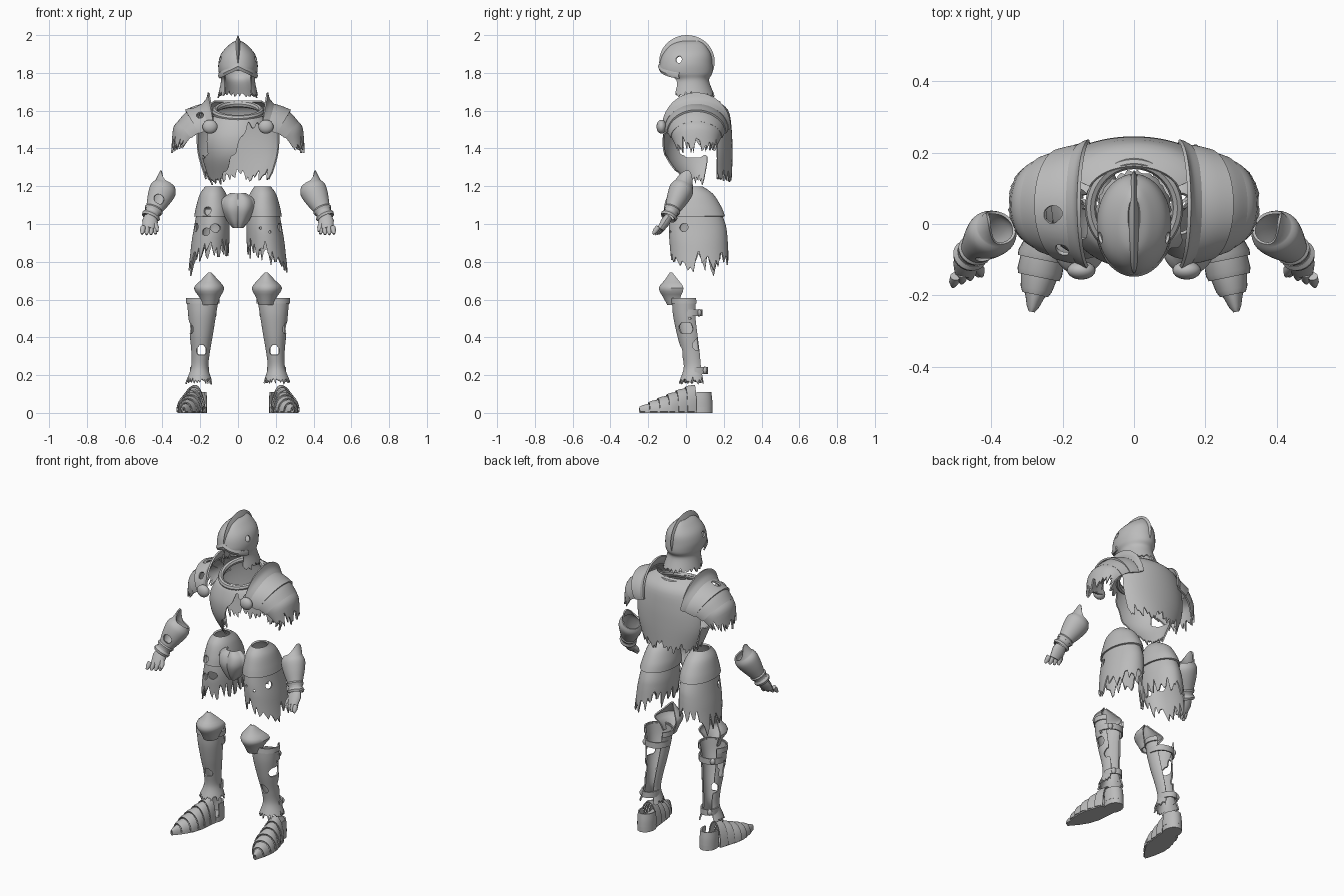
import bpy, bmesh, math, random
from mathutils import Vector as V

if "Cube" in bpy.data.objects:
    bpy.data.objects.remove(bpy.data.objects["Cube"])

steel = bpy.data.materials.new("worn_steel")
steel.use_nodes = True
steel.diffuse_color = (0.5, 0.5, 0.5, 1)
steel.node_tree.nodes["Principled BSDF"].inputs["Base Color"].default_value = (0.5, 0.5, 0.5, 1)
rad = math.radians
rnd = random.Random(7)


def finish(name, bm, thick=0):
    me = bpy.data.meshes.new(name)
    bm.to_mesh(me)
    bm.free()
    ob = bpy.data.objects.new(name, me)
    bpy.context.collection.objects.link(ob)
    me.materials.append(steel)
    bpy.ops.object.select_all(action='DESELECT')
    ob.select_set(True)
    bpy.context.view_layer.objects.active = ob
    if thick:
        m = ob.modifiers.new("plate", 'SOLIDIFY')
        m.thickness, m.offset = thick, 0
        bpy.ops.object.modifier_apply(modifier=m.name)
    bpy.ops.object.shade_smooth_by_angle(angle=rad(40))
    return ob


def sheet(name, rows, closed=False, thick=.008, keep=None, jag=0, cap=False):
    """Skin rows of points; tear the last rows by jag; keep(c) drops faces."""
    if jag:
        for j, p in enumerate(rows[-1]):
            d = (p - rows[-2][j]).normalized()
            amount = (rnd.random() if j % 3 else rnd.random() - .6) + .25 * math.sin(j * .8)
            for row, weight in zip(rows[::-1], (1, .55, .2)):
                row[j] = row[j] + d * jag * amount * weight
    bm = bmesh.new()
    vs = [[bm.verts.new(p) for p in r] for r in rows]
    n = len(rows[0])
    for a, b in zip(vs, vs[1:]):
        for j in range(n if closed else n - 1):
            k = (j + 1) % n
            quad = [a[j], a[k], b[k], b[j]]
            if keep is None or keep(sum((v.co for v in quad), V()) / 4):
                bm.faces.new(quad)
    if cap:
        bm.faces.new(vs[0])
        bm.faces.new(vs[-1])
    if keep:
        # Round off the stepped outline of holes and tears
        for _ in range(3):
            moved = {}
            for v in sum(vs[1:-1], []):
                near = [e.other_vert(v).co for e in v.link_edges if e.is_boundary]
                if near:
                    moved[v] = v.co.lerp(sum(near, V()) / len(near), .55)
            for v, co in moved.items():
                v.co = co
    loose = [v for v in bm.verts if not v.link_faces]
    bmesh.ops.delete(bm, geom=loose, context='VERTS')
    bmesh.ops.recalc_face_normals(bm, faces=bm.faces)
    return finish(name, bm, thick)


def smooth(keys, k=4):
    """Catmull-Rom through tuples."""
    out = []
    for i in range(len(keys) - 1):
        q = [keys[max(0, min(len(keys) - 1, i + o))] for o in (-1, 0, 1, 2)]
        for s in range(k):
            t = s / k
            out.append(tuple(b + .5 * t * (c - a + t * (2*a - 5*b + 4*c - d + t * (3*(b - c) + d - a)))
                             for a, b, c, d in zip(*q)))
    return out + [tuple(keys[-1])]


def ring(k, a0=-180, a1=180, n=40):
    """Arc of an upright ring (cx, cy, z, rx, ry); angle 0 is the front."""
    cx, cy, z, rx, ry = k
    m = n if a1 - a0 >= 360 else n - 1
    angles = [rad(a0 + (a1 - a0) * j / m) for j in range(n)]
    return [V((cx + rx * math.sin(a), cy - ry * math.cos(a), z)) for a in angles]


def shell(name, keys, a0=-180, a1=180, n=40, k=4, **kw):
    return sheet(name, [ring(q, a0, a1, n) for q in smooth(keys, k)], a1 - a0 >= 360, **kw)


def tube(name, pts, radii, n=12, flat=1, thick=0, tip=0, keep=None):
    """Straight-framed limb through points; tip pulls the first row into a peak."""
    d = (pts[-1] - pts[0]).normalized()
    u = d.cross(V((0, 1, 0))).normalized()
    u = -u if u.z < 0 else u
    w = d.cross(u)
    rows = [[p + u * r * math.cos(2*math.pi*j/n) + w * r * flat * math.sin(2*math.pi*j/n)
             for j in range(n)] for p, r in zip(pts, radii)]
    for j in range(n):
        rows[0][j] -= d * tip * max(0, math.cos(2*math.pi*j/n)) ** 2
    return sheet(name, rows, True, thick, keep, cap=not thick)


def blob(name, loc, size):
    bm = bmesh.new()
    bmesh.ops.create_uvsphere(bm, u_segments=20, v_segments=12, radius=1)
    bmesh.ops.scale(bm, vec=size, verts=bm.verts)
    bmesh.ops.translate(bm, vec=loc, verts=bm.verts)
    return finish(name, bm)


# Helmet with arched face opening, eye holes and a tall crest
def helmet_keep(c):
    face = c.z < 1.82 - 6 * c.x * c.x and abs(c.x) < .068 and c.y < 0
    eye = (c.y + .035) ** 2 + (c.z - 1.87) ** 2 < .018 ** 2
    return not face and not eye


shell("helmet", [(0, 0.02, 1.965, .015, .05), (0, .01, 1.945, .045, .088), (0, .005, 1.90, .085, .122),
                 (0, 0, 1.85, .1, .135), (0, 0, 1.80, .097, .135), (0, .018, 1.76, .086, .1),
                 (0, .028, 1.69, .1, .115)], n=72, k=6, keep=helmet_keep, jag=.02)
brow = [ring(q, -75, 75, 31) for q in ((0, 0, 1.835, .102, .137), (0, -.002, 1.82, .105, .142),
                                       (0, 0, 1.805, .1, .137))]
for row in brow:
    for p in row:
        p.z += .015 - .5 * abs(p.x)
sheet("helmet_brow", brow)
crest = []
for j in range(25):
    a = rad(-22 + 205 * j / 24)
    c, s = math.cos(a), math.sin(a)
    top, low = V((0, .005 + .147 * c, 1.86 + .14 * s)), V((0, .005 + .1 * c, 1.86 + .085 * s))
    mid = top.lerp(low, .35)
    crest.append([top, mid + V((.009, 0, 0)), low + V((.022, 0, 0)), low - V((.022, 0, 0)), mid - V((.009, 0, 0))])
sheet("helmet_crest", crest, True, 0, cap=True)


# Breastplate torn away at its lower left, with arm openings
def breast_keep(c):
    tear = 1.2 if c.x < -.1 else min(1.52, 1.25 + 2.1 * (c.x + .08)) + .018 * math.sin(c.x * 140)
    arm = abs(c.x) > .13 and c.y > -.04 and c.z > 1.35 + 4 * (c.y - .04) ** 2
    return c.z > tear and not arm


shell("breastplate", [(0, .06, 1.575, .115, .125), (0, .07, 1.54, .17, .165), (0, .07, 1.45, .2, .19),
                      (0, .07, 1.35, .185, .175), (0, .07, 1.24, .15, .10)],
      -105, 105, n=84, k=7, keep=breast_keep, jag=.03)
shell("backplate", [(0, .08, 1.65, .13, .08), (0, .1, 1.60, .2, .12), (0, .12, 1.5, .225, .118),
                    (0, .13, 1.38, .222, .112), (0, .13, 1.27, .19, .11)], 108, 252, n=48, jag=.045)
collar = []
for j in range(40):
    a = 2 * math.pi * j / 40
    d = V((math.sin(a), -math.cos(a), 0))
    p = V((.122 * d.x, .045 + .125 * d.y, 1.597 + .038 * d.y))
    collar.append([p + d * .016 * math.cos(b) + V((0, 0, .018 * math.sin(b)))
                   for b in (rad(45 * i) for i in range(8))])
sheet("neck_collar", collar + [collar[0]], True, 0)


def lame(name, s, keys, keep=None, jag=0):
    """Arched band: key is apex x, apex z, end x, end z, half depth."""
    rows = []
    for ax, az, ex, ez, r in smooth(keys, 4):
        arc = [rad(180 * j / 42) for j in range(43)]
        rows.append([V((s * (ex + (ax - ex) * math.sin(t)), .055 - r * math.cos(t),
                        ez + (az - ez) * math.sin(t))) for t in arc])
    return sheet(name, rows, thick=.01, keep=keep, jag=jag)


def hole(*spots):
    return lambda c: all((c - V(p)).length > r for p, r in spots)


for s, side in ((1, "left"), (-1, "right")):
    def at(x, y, z):
        return V((s * x, y, z))
    torn = s < 0

    # Layered shoulder armour, each band flaring over the next
    lame(side + "_shoulder_flange", s, [(.155, 1.695, .125, 1.51, .178), (.165, 1.66, .135, 1.505, .175),
                                        (.19, 1.63, .15, 1.5, .166)])
    lame(side + "_shoulder_upper", s, [(.175, 1.635, .145, 1.5, .164), (.225, 1.622, .175, 1.49, .16),
                                       (.278, 1.60, .205, 1.48, .152)],
         hole(((-.225, .03, 1.615), .028), ((-.195, -.06, 1.565), .027)))
    lame(side + "_shoulder_middle", s, [(.25, 1.605, .19, 1.49, .152), (.285, 1.575, .22, 1.475, .142),
                                        (.315, 1.54, .248, 1.455, .132)])
    lame(side + "_shoulder_lower", s, [(.295, 1.555, .23, 1.475, .138), (.335, 1.515, .258, 1.45, .122),
                                       (.345, 1.44, .28, 1.42, .108)], jag=.06)
    blob(side + "_shoulder_boss", at(.148, -.13, 1.515), (.04, .026, .037))

    # Forearm guard, wrist cuffs and armoured hand
    e, w = at(.388, -.015, 1.2), at(.462, -.09, 1.04)
    stations = smooth([(-.05, .052), (.12, .067), (.4, .06), (.8, .039), (1, .036)], 5)
    tube(side + "_forearm", [e.lerp(w, t) for t, r in stations], [r for t, r in stations], 32, .9,
         .008, .062, hole(((-.42, -.09, 1.13), .028)))
    for t in (.78, .98):
        tube(side + "_wrist_cuff", [e.lerp(w, t + o) for o in (-.06, 0, .06)], [.04, .047, .042], 20, .9, .008)
    tip = at(.472, -.135, .972)
    tube(side + "_palm", [w, w.lerp(tip, .4), tip], [.034, .042, .032], 14, .6)
    for j in range(4):
        o = (j - 1.5) * .02
        a, b = tip + at(o, -o * .4, .012), tip + at(o * 1.2, -.025 - o * .5, -.03 + .15 * abs(o))
        tube(side + "_finger", [a, a.lerp(b, .55), b], [.014, .014, .006], 10)
    tube(side + "_thumb", [w + at(-.015, -.02, -.03), w + at(-.03, -.04, -.06), w + at(-.035, -.055, -.08)],
         [.015, .014, .006], 10)

    # Thigh armour over a torn skirt that hangs longest on the outside
    def drape(k):
        return [(s * q[0],) + q[1:] for q in k]
    shell(side + "_thigh_plate", drape([(.13, .03, 1.195, .04, .055), (.132, .04, 1.155, .066, .1),
          (.132, .05, 1.09, .085, .132), (.135, .055, 1.04, .092, .147)]), n=60, k=6, thick=.01,
          keep=hole(((-.16, -.075, 1.07), .024)))
    rows = [ring(q, n=60) for q in smooth(drape([(.135, .05, 1.08, .077, .125), (.137, .06, 1.0, .088, .145),
                                                 (.14, .064, .95, .092, .15), (.142, .068, .90, .092, .15)]), 5)]
    for i, r in enumerate(rows):
        for p in r:
            out = max(0, s * p.x - .13) / .1 * (i / (len(rows) - 1)) ** 1.5
            p.z -= .085 * out
            p.x += s * .018 * out
    sheet(side + "_skirt", rows, True, jag=.08,
          keep=hole((at(.22, -.01, .98), .025), (at(.17, -.08, .96), .024 if torn else .012),
                    (at(.12, -.08, .98), .026 if torn else .012)))

    # Pointed knee guard
    shell(side + "_knee", drape([(.15, -.075, .74, .006, .008), (.15, -.055, .70, .043, .055),
          (.153, -.04, .66, .076, .1), (.15, -.048, .615, .052, .07), (.15, -.05, .572, .036, .045)]),
          -105, 105, n=25, k=3)

    # Shin guard, open at the back, with straps
    shell(side + "_shin", drape([(.187, 0, .60, .08, .07), (.19, .0, .52, .07, .065), (.194, .015, .42, .058, .06),
          (.198, .033, .32, .045, .052), (.203, .042, .24, .042, .05), (.206, .04, .175, .062, .068)]),
          -135, 135, n=56, k=7, jag=.022,
          keep=hole((at(.193, -.02, .33), .028), (at(.242, -.0, .45), .037),
                    (at(.257, .02, .5), .03 if torn else .01), (at(.23, .06, .36), .03)))
    shell(side + "_shin_rim", drape([(.187, 0, .608, .084, .072), (.187, 0, .578, .084, .074)]), -135, 135)
    for cx, cy, z, rx, ry in ((.189, .012, .53, .072, .072), (.204, .05, .225, .047, .062)):
        shell(side + "_leg_strap", drape([(cx, cy, z + .018, rx, ry), (cx, cy, z - .018, rx, ry)]), 85, 275)
        blob(side + "_buckle", at(cx + rx * .6, cy + ry * .8, z), (.016, .013, .02))

    # Shoe of overlapping bands with a heel cup
    toe, ankle = at(.287, -.245, 0), at(.228, .045, 0)
    across = (ankle - toe).cross(V((0, 0, 1))).normalized()

    def arch(t, lift=0):
        half = .003 + .062 * math.sin(min(1, t * 1.8) * math.pi / 2) - .026 * max(0, t - .55)
        h = .02 + .125 * t ** .9 + lift
        arc = [rad(180 * j / 16) for j in range(17)]
        return [toe.lerp(ankle, t) + across * (half + lift) * math.cos(a)
                + V((0, 0, .006 + h * math.sin(a) ** .9)) for a in arc]
    for j in range(6):
        sheet(side + "_shoe_band", [arch(j / 6 + f, l) for f, l in ((0, .003), (.05, .003), (.167, -.005))],
              thick=.006)
    sole = [toe.lerp(ankle, t) for t in (0, .08, .2, .4, .6, .8, 1)]
    widths = (.004, .018, .036, .058, .064, .058, .052)
    sheet(side + "_sole", [[p + across * q * x + V((0, 0, z)) for x, z in ((-1, 0), (1, 0), (1, .012), (-1, .012))]
                           for p, q in zip(sole, widths)], True, 0, cap=True)
    shell(side + "_heel_cup", drape([(.215, .075, .11, .044, .055), (.215, .075, .07, .047, .06),
                                     (.215, .075, .03, .047, .062)]), 70, 290)
    sheet(side + "_heel", [ring((s * .215, .078, z, .05, .063), n=24) for z in (0, .03)], True, 0, cap=True)

# Scalloped hip guard
hip = [ring(q, -95, 95, 31) for q in smooth([(0, -.03, 1.16, .04, .04), (0, -.035, 1.13, .08, .06),
       (0, -.035, 1.08, .085, .07), (0, -.03, 1.02, .055, .055), (0, -.03, .98, .025, .03)])]
for row in hip:
    for j, p in enumerate(row):
        p.y -= .012 * abs(math.cos(math.pi * j / 10))
sheet("hip_guard", hip)
